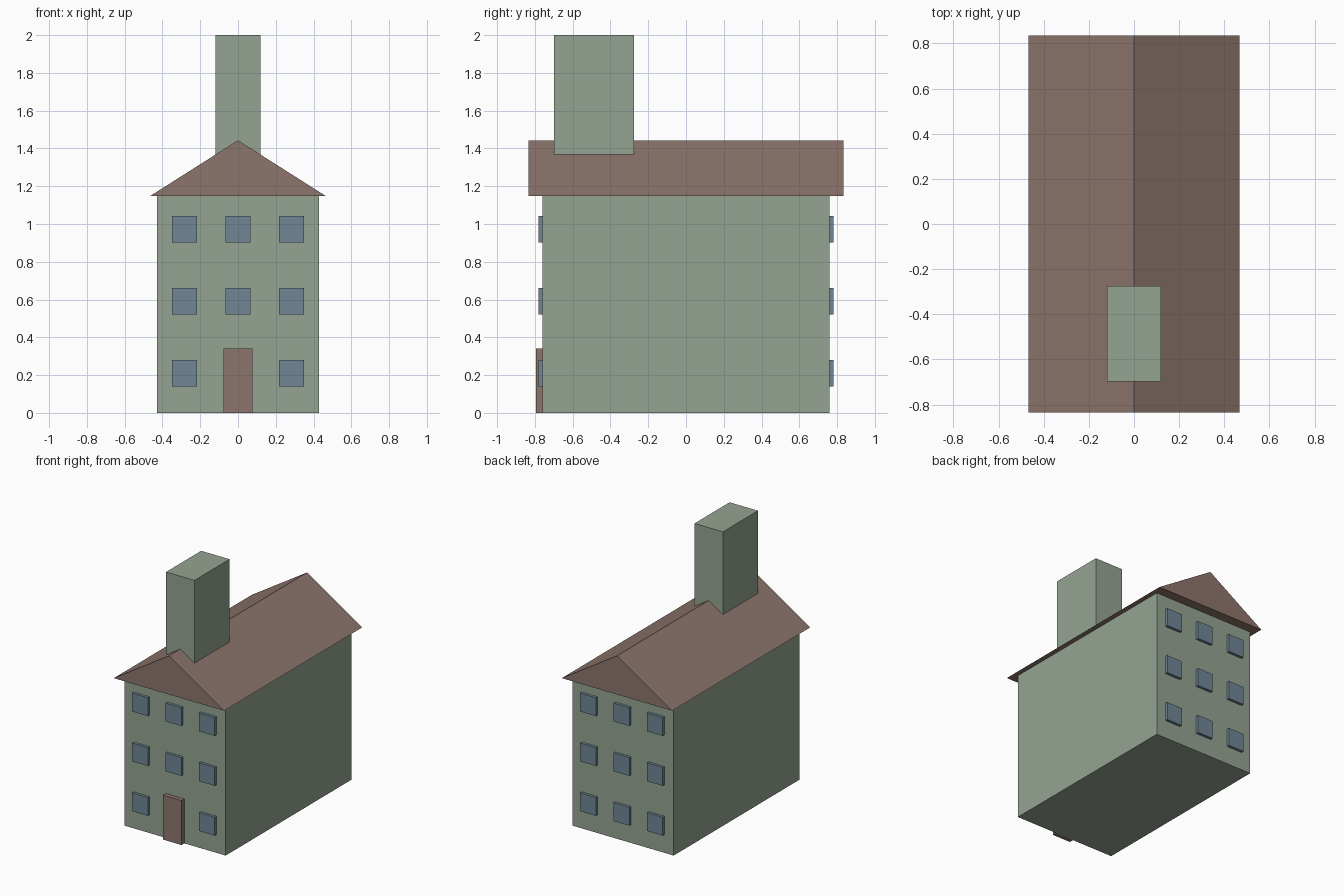
import bpy
import bmesh

cube = bpy.data.objects.get("Cube")
if cube:
    bpy.data.objects.remove(cube, do_unlink=True)


def material(name, rgb):
    mat = bpy.data.materials.new(name)
    mat.use_nodes = True
    mat.diffuse_color = (*rgb, 1)
    mat.node_tree.nodes["Principled BSDF"].inputs["Base Color"].default_value = (*rgb, 1)
    return mat


SAGE = material("sage green", (0.30, 0.37, 0.29))
BROWN = material("dusty brown", (0.265, 0.18, 0.15))
BLUE = material("slate blue", (0.16, 0.24, 0.30))


def finish(name, bm, mat):
    bmesh.ops.recalc_face_normals(bm, faces=bm.faces)
    mesh = bpy.data.meshes.new(name)
    bm.to_mesh(mesh)
    bm.free()
    mesh.materials.append(mat)
    obj = bpy.data.objects.new(name, mesh)
    bpy.context.collection.objects.link(obj)
    return obj


def box(name, low, high, mat):
    bm = bmesh.new()
    bmesh.ops.create_cube(bm, size=1)
    for v in bm.verts:
        v.co = [h if c > 0 else l for c, l, h in zip(v.co, low, high)]
    return finish(name, bm, mat)


def prism(name, profile, y0, y1, mat):
    bm = bmesh.new()
    face = bm.faces.new([bm.verts.new((x, y0, z)) for x, z in profile])
    new = bmesh.ops.extrude_face_region(bm, geom=[face])["geom"]
    verts = [g for g in new if isinstance(g, bmesh.types.BMVert)]
    bmesh.ops.translate(bm, verts=verts, vec=(0, y1 - y0, 0))
    return finish(name, bm, mat)


# Main block and gabled roof
EAVE = 1.147
WALL_Y = 0.76
box("walls", (-0.428, -WALL_Y, 0), (0.428, WALL_Y, EAVE), SAGE)
prism("roof", [(-0.467, EAVE), (0.467, EAVE), (0, 1.443)], -0.835, 0.835, BROWN)

# Chimney straddling the ridge
box("chimney", (-0.12, -0.698, 1.2), (0.12, -0.274, 2), SAGE)

# Front door
box("front_door", (-0.078, -0.794, 0), (0.078, -WALL_Y + 0.01, 0.34), BROWN)

# Three rows of windows on both gable walls, the door replacing one
for side, sign in (("front", -1), ("back", 1)):
    ys = sorted((sign * (WALL_Y - 0.01), sign * 0.781))
    for row, z in enumerate((0.21, 0.591, 0.973)):
        for col, x in enumerate((-0.283, 0, 0.283)):
            if side == "front" and row == 0 and col == 1:
                continue
            box(f"{side}_window_{row}_{col}",
                (x - 0.067, ys[0], z - 0.07), (x + 0.067, ys[1], z + 0.07), BLUE)
